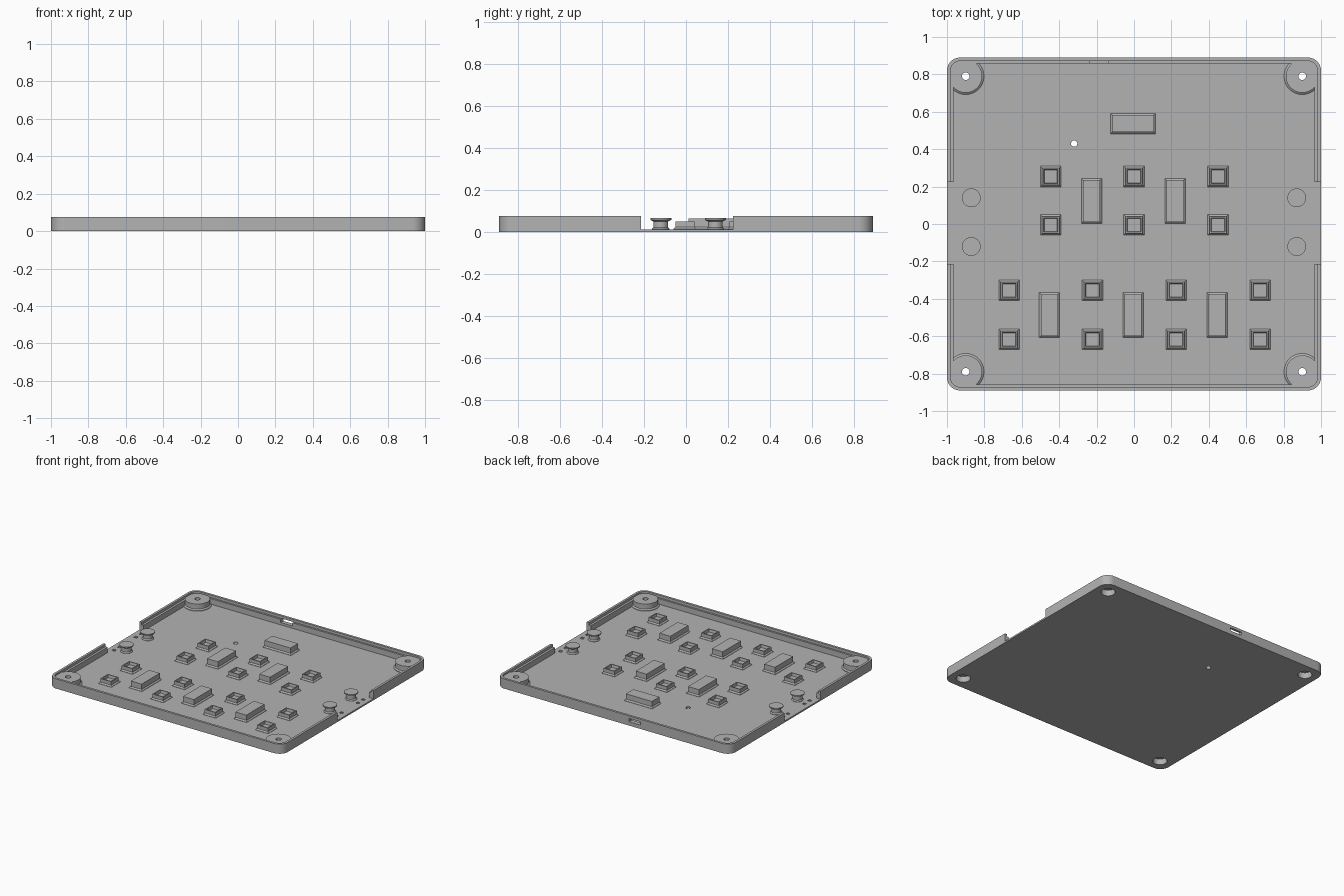
import bpy, bmesh, math

cube = bpy.data.objects.get("Cube")
if cube:
    bpy.data.objects.remove(cube, do_unlink=True)

grey = bpy.data.materials.new("plain grey")
grey.use_nodes = True
colour = (0.45, 0.45, 0.45, 1)
grey.diffuse_color = colour
grey.node_tree.nodes["Principled BSDF"].inputs["Base Color"].default_value = colour

FLOOR, RIM = 0.012, 0.075


def rect(hx, hy, r=0.0, steps=8):
    """Outline of a rectangle with optional rounded corners."""
    if r == 0:
        return [(hx, hy), (-hx, hy), (-hx, -hy), (hx, -hy)]
    pts = []
    for q, (sx, sy) in enumerate([(1, 1), (-1, 1), (-1, -1), (1, -1)]):
        for i in range(steps + 1):
            a = (q + i / steps) * math.pi / 2
            pts.append((sx * (hx - r) + r * math.cos(a), sy * (hy - r) + r * math.sin(a)))
    return pts


def circle(r, n=40):
    return [(r * math.cos(2 * math.pi * i / n), r * math.sin(2 * math.pi * i / n)) for i in range(n)]


def loft(name, rings, x=0, y=0):
    """Closed solid skinned through stacked outlines, given as (outline, z)."""
    bm = bmesh.new()
    loops = [[bm.verts.new((px + x, py + y, z)) for px, py in pts] for pts, z in rings]
    n = len(loops[0])
    for a, b in zip(loops, loops[1:]):
        for i in range(n):
            j = (i + 1) % n
            bm.faces.new((a[i], a[j], b[j], b[i]))
    bm.faces.new(loops[0][::-1])
    bm.faces.new(loops[-1])
    bmesh.ops.recalc_face_normals(bm, faces=bm.faces)
    mesh = bpy.data.meshes.new(name)
    bm.to_mesh(mesh)
    bm.free()
    mesh.materials.append(grey)
    obj = bpy.data.objects.new(name, mesh)
    bpy.context.collection.objects.link(obj)
    return obj


def combine(target, tool, operation="DIFFERENCE"):
    mod = target.modifiers.new("combine", "BOOLEAN")
    mod.operation, mod.object, mod.solver = operation, tool, "EXACT"
    bpy.context.view_layer.objects.active = target
    bpy.ops.object.modifier_apply(modifier=mod.name)
    bpy.data.objects.remove(tool, do_unlink=True)


def prism(outline, z0, z1, x=0, y=0):
    return loft("cutter", [(outline, z0), (outline, z1)], x, y)


# Tray with a stepped inner wall
tray = loft("tray", [(rect(1, 0.89, 0.07), 0), (rect(1, 0.89, 0.07), RIM)])
combine(tray, prism(rect(0.965, 0.858, 0.04), FLOOR, 0.2))
combine(tray, prism(rect(0.982, 0.872, 0.055), 0.055, 0.2))

# Open notch in each side wall
for s in (1, -1):
    combine(tray, prism(rect(0.1, 0.22), FLOOR, 0.2, s * 1.02, 0.005))

# Corner screw bosses, with countersunk holes from below
for sx in (1, -1):
    for sy in (1, -1):
        at = (sx * 0.9, sy * 0.79)
        boss = loft("boss", [(circle(0.098), 0.005), (circle(0.098), 0.016),
                             (circle(0.088), 0.024), (circle(0.088), 0.062)], *at)
        combine(tray, boss, "UNION")
        combine(tray, prism(circle(0.05), -0.1, 0.045, *at))
        combine(tray, prism(circle(0.02), -0.1, 0.2, *at))

# Reset hole in the floor and cable slot in the back wall
combine(tray, prism(circle(0.017, 24), -0.1, 0.1, -0.32, 0.43))
combine(tray, prism(rect(0.05, 0.05), 0.03, 0.055, -0.185, 0.88))

# Small locating sockets beside the notches
for s in (1, -1):
    for y in (0.175, 0.11, -0.09, -0.155):
        combine(tray, prism(rect(0.012, 0.012), 0.004, 0.1, s * 0.95, y))

# Mushroom shaped cable posts
for s, side in ((1, "left"), (-1, "right")):
    for y, end in ((0.14, "back"), (-0.12, "front")):
        profile = [(0.042, 0.01), (0.042, 0.014), (0.035, 0.022), (0.035, 0.05),
                   (0.05, 0.058), (0.05, 0.066)]
        loft(f"{side}_{end}_post", [(circle(r), z) for r, z in profile], s * 0.87, y)

# Square switch supports with a flared foot and a pocket on top
rows = [((-0.445, 0, 0.449), (0.254, -0.005)),
        ((-0.668, -0.222, 0.225, 0.674), (-0.355, -0.617))]
socket = [(0.055, 0.01), (0.055, 0.014), (0.046, 0.023), (0.046, 0.05),
          (0.038, 0.05), (0.034, 0.03)]
for xs, ys in rows:
    for x in xs:
        for y in ys:
            loft("switch_support", [(rect(h, h), z) for h, z in socket], x, y)

# Solid oblong support blocks
blocks = [(x, 0.123, 0.055, 0.12) for x in (-0.227, 0.22)]
blocks += [(x, -0.487, 0.055, 0.12) for x in (-0.452, -0.005, 0.444)]
blocks.append((-0.005, 0.537, 0.12, 0.055))
for x, y, hx, hy in blocks:
    steps = [(0, 0.01), (0, 0.014), (0.009, 0.023), (0.009, 0.064)]
    loft("support_block", [(rect(hx - d, hy - d), z) for d, z in steps], x, y)

# Smooth the curved walls, keep the edges sharp
for obj in bpy.context.collection.objects:
    if obj.type == "MESH":
        obj.select_set(True)
        bpy.context.view_layer.objects.active = obj
bpy.ops.object.shade_smooth_by_angle(angle=math.radians(25))
